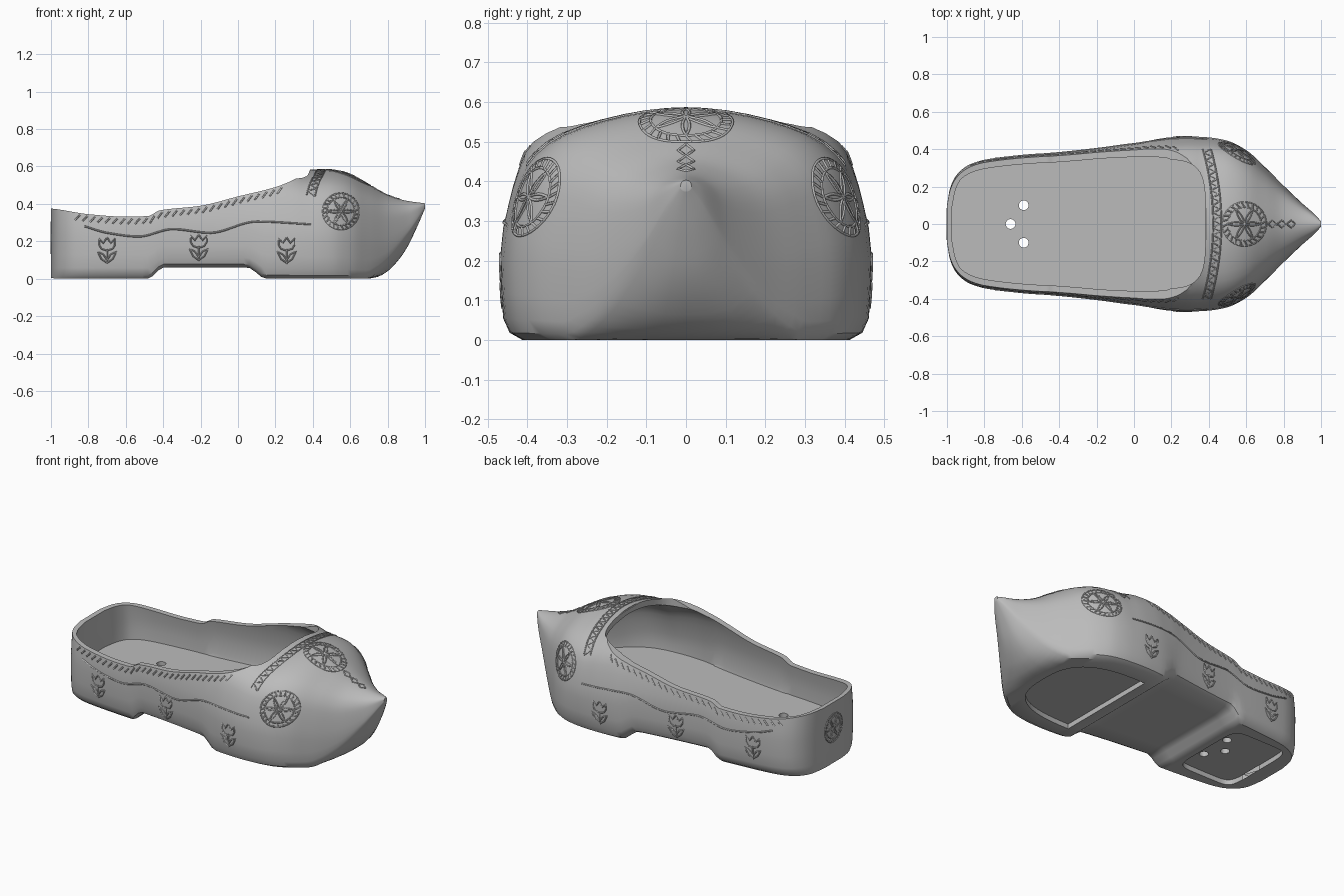
import bpy, bmesh, math
from mathutils import Vector
from mathutils.bvhtree import BVHTree

old = bpy.data.objects.get("Cube")
if old:
    bpy.data.objects.remove(old, do_unlink=True)

grey = bpy.data.materials.new("plain grey")
grey.use_nodes = True
grey.diffuse_color = (0.5, 0.5, 0.5, 1)
grey.node_tree.nodes["Principled BSDF"].inputs["Base Color"].default_value = (0.5, 0.5, 0.5, 1)

# Lengthwise profiles: (x, value)
HALF_WIDTH = [(-1, .1), (-.985, .185), (-.96, .245), (-.92, .292), (-.87, .322), (-.8, .342), (-.6, .365),
              (-.4, .38), (-.2, .402), (0, .43), (.2, .464), (.3, .468), (.4, .463), (.5, .445),
              (.6, .395), (.7, .305), (.8, .205), (.9, .11), (.97, .048), (1, .014)]
BOTTOM = [(-1, .005), (-.97, 0), (-.48, 0), (-.4, .06), (.05, .06), (.15, 0), (.68, 0), (.74, .008),
          (.8, .04), (.85, .09), (.9, .16), (.95, .26), (1, .375)]
TOP = [(-1, .64), (.15, .64), (.3, .61), (.4, .583), (.48, .583), (.55, .574), (.6, .558),
       (.7, .503), (.8, .447), (.9, .417), (1, .403)]
RIM = [(-1.1, .38), (-1, .375), (-.8, .345), (-.6, .332), (-.48, .335), (-.42, .365), (-.2, .39),
       (0, .44), (.2, .49), (.3, .53), (.35, .562), (.385, .58)]
WAVE = [(-.82, .28), (-.7, .245), (-.53, .225), (-.35, .265), (-.15, .245), (.1, .305), (.39, .29)]
# Half cross-section as fractions of width and height
SECTION = [(0, 0), (.3, 0), (.6, 0), (.88, 0), (.95, .03), (.985, .09), (.995, .2), (1, .35), (.985, .46),
           (.955, .56), (.935, .62), (.905, .69), (.87, .75), (.82, .8), (.75, .85), (.67, .888), (.57, .92),
           (.46, .947), (.34, .97), (.22, .987), (.1, .997), (0, 1)]
FLOOR = .148


def at(table, x):
    """Smooth interpolation with limited slopes."""
    x = min(max(x, table[0][0]), table[-1][0])
    slopes = [(b[1] - a[1]) / (b[0] - a[0]) for a, b in zip(table, table[1:])]
    i = next(k for k in range(len(slopes)) if x <= table[k + 1][0])

    def tangent(k):
        if k == 0 or k == len(slopes):
            return slopes[min(k, len(slopes) - 1)]
        a, b = slopes[k - 1], slopes[k]
        return 2 * a * b / (a + b) if a * b > 0 else 0
    (x0, y0), (x1, y1) = table[i], table[i + 1]
    h = x1 - x0
    t = (x - x0) / h
    return (y0 * (1 + 2 * t) * (1 - t) ** 2 + y1 * t * t * (3 - 2 * t)
            + h * t * (1 - t) * (tangent(i) * (1 - t) - tangent(i + 1) * t))


def finish(name, bm):
    bmesh.ops.recalc_face_normals(bm, faces=bm.faces)
    mesh = bpy.data.meshes.new(name)
    bm.to_mesh(mesh)
    bm.free()
    mesh.materials.append(grey)
    ob = bpy.data.objects.new(name, mesh)
    bpy.context.collection.objects.link(ob)
    return ob


def loft(name, x0, x1, width, high, floor=0, n=100):
    """Skin mirrored cross-sections, rounding the keel at the toe, kept above a floor height."""
    bm = bmesh.new()
    rings = []
    for i in range(n + 1):
        x = x0 + (x1 - x0) * (1 - math.cos(math.pi * i / n)) / 2
        w, a, b = width(x), at(BOTTOM, x), high(x)
        keel = min(max((x - .7) / .2, 0), 1) * .8
        half = []
        for f, g in SECTION:
            if g < .35:
                g += keel * max(.35 * f ** 3 - g, 0)
            half.append((w * f, max(a + (b - a) * g, floor)))
        loop = half + [(-y, z) for y, z in half[-2:0:-1]]
        rings.append([bm.verts.new((x, y, z)) for y, z in loop])
    for r, s in zip(rings, rings[1:]):
        for k in range(len(r)):
            j = (k + 1) % len(r)
            bm.faces.new((r[k], r[j], s[j], s[k]))
    bm.faces.new(rings[0])
    bm.faces.new(rings[-1])
    return finish(name, bm)


def prism(name, points, place, lo, hi):
    """Extrude a flat outline; place maps (u, v, depth) to space."""
    bm = bmesh.new()
    a = [bm.verts.new(place(u, v, lo)) for u, v in points]
    b = [bm.verts.new(place(u, v, hi)) for u, v in points]
    bm.faces.new(a)
    bm.faces.new(b)
    for k in range(len(a)):
        j = (k + 1) % len(a)
        bm.faces.new((a[k], a[j], b[j], b[k]))
    return finish(name, bm)


def rounded(cx, cy, rx, ry, power, a0=0, a1=2 * math.pi, n=48):
    def p(v):
        return math.copysign(abs(v) ** power, v)
    angles = [a0 + (a1 - a0) * i / n for i in range(n if a1 > 6 else n + 1)]
    return [(cx + rx * p(math.cos(t)), cy + ry * p(math.sin(t))) for t in angles]


plan = lambda u, v, d: (u, v, d)
side = lambda u, v, d: (u, d, v)

# Shoe body and the solids it is hollowed by
body = loft("shoe_body", -1, 1, lambda x: at(HALF_WIDTH, x), lambda x: at(TOP, x))
surface = BVHTree.FromPolygons([v.co for v in body.data.vertices], [p.vertices for p in body.data.polygons])
rim_line = [(-1.1 + i * .0165, at(RIM, -1.1 + i * .0165)) for i in range(91)]
cutters = [
    loft("inner_hollow", -.972, .78, lambda x: min(at(HALF_WIDTH, x - .028), at(HALF_WIDTH, x) - .032),
         lambda x: at(TOP, x) - .035, FLOOR, 70),
    prism("rim_cut", rim_line + [(.385, .9), (-1.1, .9)], side, -1, 1),
    prism("foot_opening", rounded(.08, 0, .302, .345, .45), plan, .35, 1),
    prism("heel_pocket", rounded(-.715, 0, .19, .25, .3), plan, -.1, .03),
    prism("sole_pocket", rounded(.2, 0, .46, .33, .7, -math.pi / 2, math.pi / 2), plan, -.1, .03)]
for hx, hy in ((-.66, 0), (-.59, .1), (-.59, -.1)):
    cutters.append(prism("drain_hole", rounded(hx, hy, .026, .026, 1, n=24), plan, -.1, FLOOR + .05))
bpy.context.view_layer.objects.active = body
for cutter in cutters:
    cutter.hide_render = True
    mod = body.modifiers.new(cutter.name, "BOOLEAN")
    mod.operation = "DIFFERENCE"
    mod.solver = "EXACT"
    mod.object = cutter
    bpy.ops.object.modifier_apply(modifier=mod.name)
for cutter in cutters:
    bpy.data.objects.remove(cutter, do_unlink=True)
for ob in bpy.context.selected_objects:
    ob.select_set(False)
body.select_set(True)
bpy.ops.object.shade_smooth_by_angle(angle=math.radians(35))


def relief(name, lines, origin, direction, depth=.004):
    """Lay flat line drawings onto the shoe as thin raised beads."""
    curve = bpy.data.curves.new(name, "CURVE")
    curve.dimensions = "3D"
    curve.bevel_depth = depth
    curve.bevel_resolution = 0
    curve.use_fill_caps = True
    for line in lines:
        hits = []
        for (u0, v0), (u1, v1) in zip(line, line[1:]):
            n = max(1, math.ceil(math.hypot(u1 - u0, v1 - v0) / .02))
            for i in range(n + 1):
                hit = surface.ray_cast(Vector(origin(u0 + (u1 - u0) * i / n, v0 + (v1 - v0) * i / n)),
                                       Vector(direction))[0]
                if hit and (not hits or (hit - hits[-1]).length > 1e-4):
                    hits.append(hit)
        if len(hits) > 1:
            spline = curve.splines.new("POLY")
            spline.points.add(len(hits) - 1)
            for point, hit in zip(spline.points, hits):
                point.co = (*hit, 1)
    curve.materials.append(grey)
    ob = bpy.data.objects.new(name, curve)
    bpy.context.collection.objects.link(ob)


def medallion(cx, cy, r):
    def polar(a, d):
        return (cx + d * math.cos(a), cy + d * math.sin(a))
    lines = [[polar(math.tau * i / 40, r * k) for i in range(41)] for k in (1, .76)]
    for i in range(24):
        a = math.tau * i / 24
        lines.append([polar(a, r * .76), polar(a + .13, r)])
    for k in range(6):
        for s in (-1, 1):
            lines.append([polar(math.tau * k / 6 + s * .42 * (1 - i / 8), r * .74 * i / 8) for i in range(9)])
    return lines


def tulip(cx, cz):
    halves = [[(0, -.07), (0, .01)], [(0, -.065), (.03, -.045), (.05, -.005), (.02, -.02), (0, -.05)],
              [(0, 0), (.03, .01), (.042, .03), (.042, .065), (.02, .04), (0, .07)]]
    return [[(cx + s * u, cz + v) for u, v in h] for h in halves for s in (-1, 1)]


# Side ornaments, mirrored
stitches = [[(x, at(RIM, x) - .04), (x + .025, at(RIM, x + .02) - .012)]
            for x in (-.87 + i * .04 for i in range(28))]
wave = [[(-.82 + i * .0242, at(WAVE, -.82 + i * .0242)) for i in range(51)]]
tulips = tulip(-.7, .15) + tulip(-.21, .165) + tulip(.26, .15)
for label, s in (("right", -1), ("left", 1)):
    start = lambda u, v: (u, 2 * s, v)
    inward = (0, -s, 0)
    relief(label + "_rim_stitches", stitches, start, inward, .005)
    relief(label + "_wavy_line", wave, start, inward, .005)
    relief(label + "_tulips", tulips, start, inward)
    relief(label + "_medallion", medallion(.55, .36, .097), start, inward)

# Top ornaments
above, down = (lambda u, v: (u, v, 2)), (0, 0, -1)
relief("top_medallion", medallion(.59, 0, .117), above, down)
arc = lambda y, d: (.445 - .35 * y * y + d, y)
ys = [-.4 + i * .02 for i in range(41)]
relief("instep_band", [[arc(y, d) for y in ys] for d in (-.022, .022)]
       + [[arc(y, .02 * (-1) ** i) for i, y in enumerate(ys)]], above, down)
relief("toe_diamonds", [[(x - .025, 0), (x, .02), (x + .025, 0), (x, -.02), (x - .025, 0)]
                        for x in (.74, .79, .84)], above, down)

# Heel ornament
relief("heel_medallion", medallion(0, .22, .085), lambda u, v: (-2, u, v), (1, 0, 0), .003)
